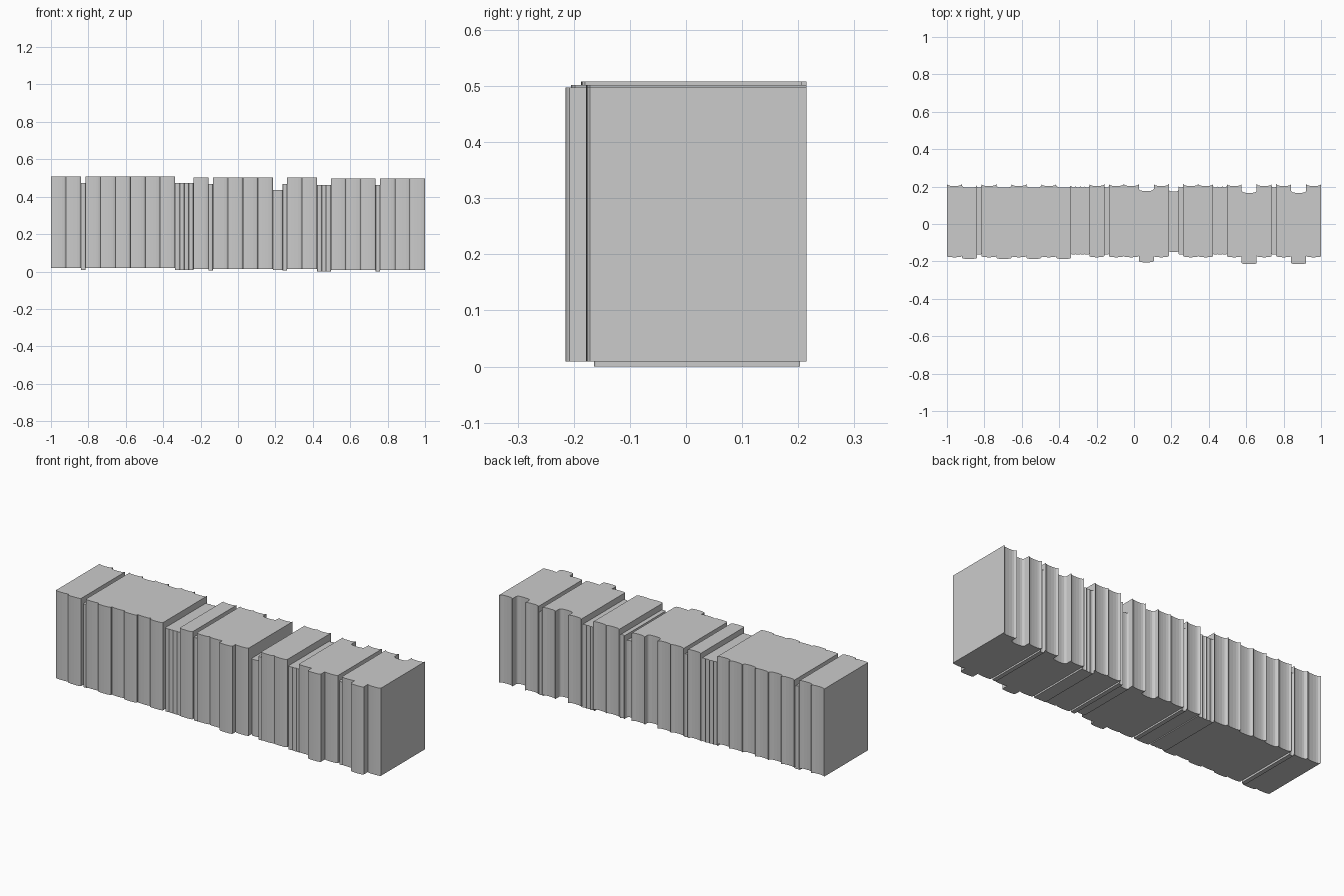
import bpy, bmesh

if "Cube" in bpy.data.objects:
    bpy.data.objects.remove(bpy.data.objects["Cube"])

# kind: width, spine apex y, rear edge y, height
KINDS = {
    "L": (0.0800, -0.178, 0.215, 0.488),   # large volume
    "T": (0.0243, -0.164, 0.203, 0.463),   # thin volume
    "M": (0.0530, -0.150, 0.185, 0.426),   # medium volume
}
# relative position across the spine and relative set-back from its apex
ARC = [(0, 1), (0.04, 0.55), (0.12, 0.25), (0.27, 0.06), (0.5, 0)]
ARC += [(1 - t, d) for t, d in reversed(ARC[:-1])]


def book(name, kind, x, dy, z):
    w, front, back, h = KINDS[kind]
    k = 0.6 if kind == "T" else 1.0
    # rounded spine at the front, matching hollow at the rear
    outline = [(x + w * t, front + dy + 0.007 * k * d) for t, d in ARC]
    outline += [(x + w * t, back + dy - 0.012 * k * (1 - d)) for t, d in reversed(ARC)]
    bm = bmesh.new()
    face = bm.faces.new([bm.verts.new((px, py, z)) for px, py in outline])
    ext = bmesh.ops.extrude_face_region(bm, geom=[face], use_keep_orig=True)
    top = [g for g in ext["geom"] if isinstance(g, bmesh.types.BMVert)]
    bmesh.ops.translate(bm, verts=top, vec=(0, 0, h))
    bmesh.ops.recalc_face_normals(bm, faces=bm.faces)
    me = bpy.data.meshes.new(name)
    bm.to_mesh(me)
    bm.free()
    bpy.context.collection.objects.link(bpy.data.objects.new(name, me))
    return x + w


# three shelf sections: order of books, base height of large and small books
SECTIONS = [
    ("LLTLLLLLLTTTT", 0.020, 0.009),
    ("LTLLLLMTLL", 0.014, 0.005),
    ("TTTLLLTLLL", 0.009, 0.0),
]
# books pulled forward, by index along the row
PULLED = {1: -0.009, 4: -0.009, 6: -0.009, 8: -0.009,
          17: -0.027, 27: -0.037, 31: -0.037}

x, i = -1.0, 0
for order, z_large, z_small in SECTIONS:
    for kind in order:
        z = {"L": z_large, "T": z_small, "M": 0.009}[kind]
        x = book("book_%02d" % (i + 1), kind, x, PULLED.get(i, 0), z)
        i += 1
